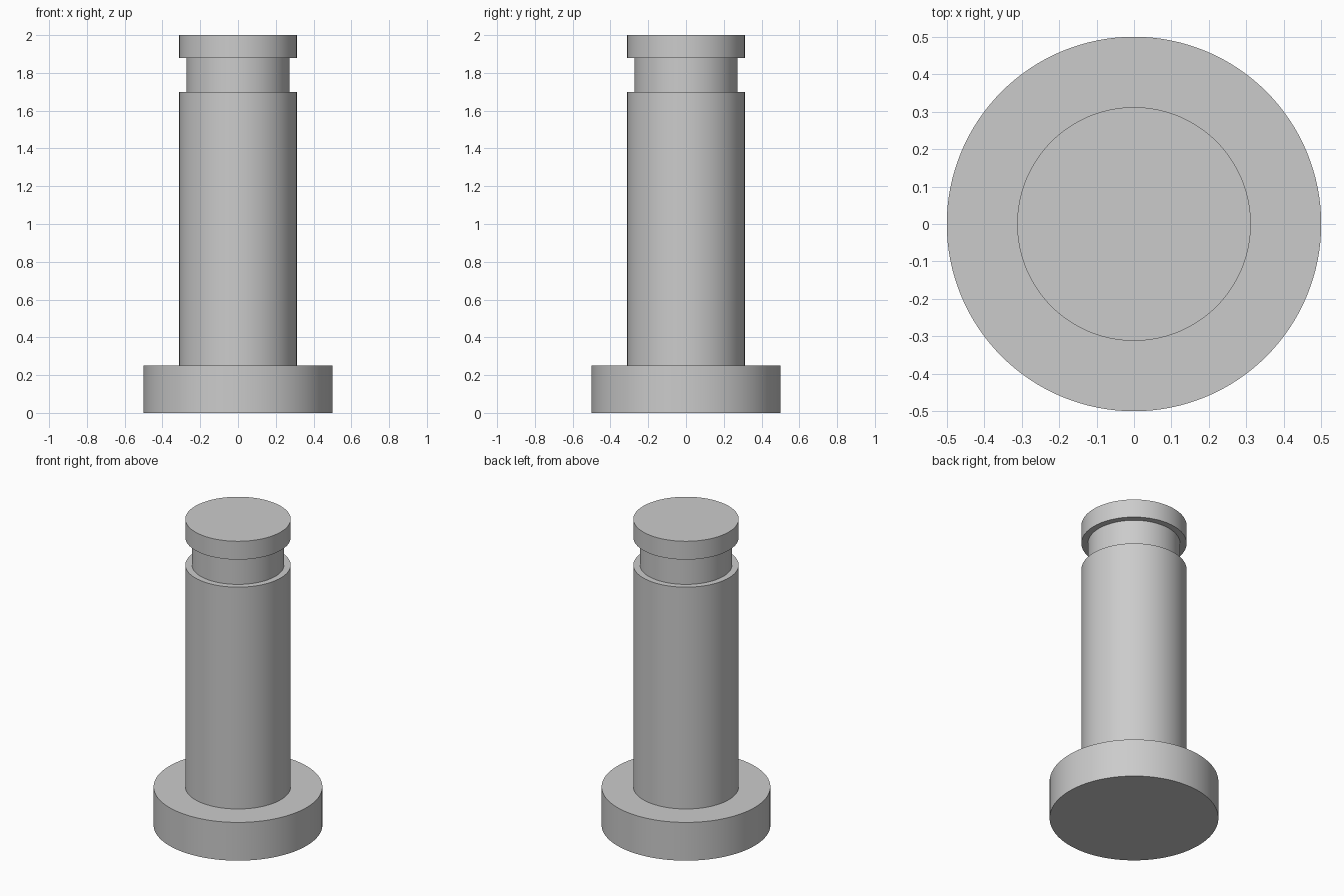
import bpy, bmesh
from math import radians, tau
from mathutils import Vector

SEGMENTS = 128

cube = bpy.data.objects.get("Cube")
if cube:
    bpy.data.objects.remove(cube, do_unlink=True)

# Plain grey metal
grey = bpy.data.materials.new("grey_metal")
grey.use_nodes = True
colour = (0.6, 0.6, 0.6, 1)
grey.diffuse_color = colour
grey.node_tree.nodes["Principled BSDF"].inputs["Base Color"].default_value = colour

# Half profile (radius, height): head, shaft, retaining groove, end collar
HEAD, SHAFT, GROOVE = 0.5, 0.312, 0.273
profile = [(0, 0), (HEAD, 0), (HEAD, 0.25), (SHAFT, 0.25),
           (SHAFT, 1.7), (GROOVE, 1.7), (GROOVE, 1.88),
           (SHAFT, 1.88), (SHAFT, 2), (0, 2)]

# Revolve the profile into one closed pin
bm = bmesh.new()
verts = [bm.verts.new((r, 0, z)) for r, z in profile]
edges = [bm.edges.new(pair) for pair in zip(verts, verts[1:])]
bmesh.ops.spin(bm, geom=verts + edges, cent=Vector(), axis=(0, 0, 1),
               angle=tau, steps=SEGMENTS, use_merge=True)
bmesh.ops.remove_doubles(bm, verts=bm.verts, dist=0.0001)
bmesh.ops.recalc_face_normals(bm, faces=bm.faces)
mesh = bpy.data.meshes.new("grooved_pin")
bm.to_mesh(mesh)
bm.free()
mesh.materials.append(grey)
pin = bpy.data.objects.new("grooved_pin", mesh)
bpy.context.collection.objects.link(pin)

# Smooth sides with crisp rims
bpy.ops.object.select_all(action="DESELECT")
pin.select_set(True)
bpy.context.view_layer.objects.active = pin
bpy.ops.object.shade_smooth_by_angle(angle=radians(30))
